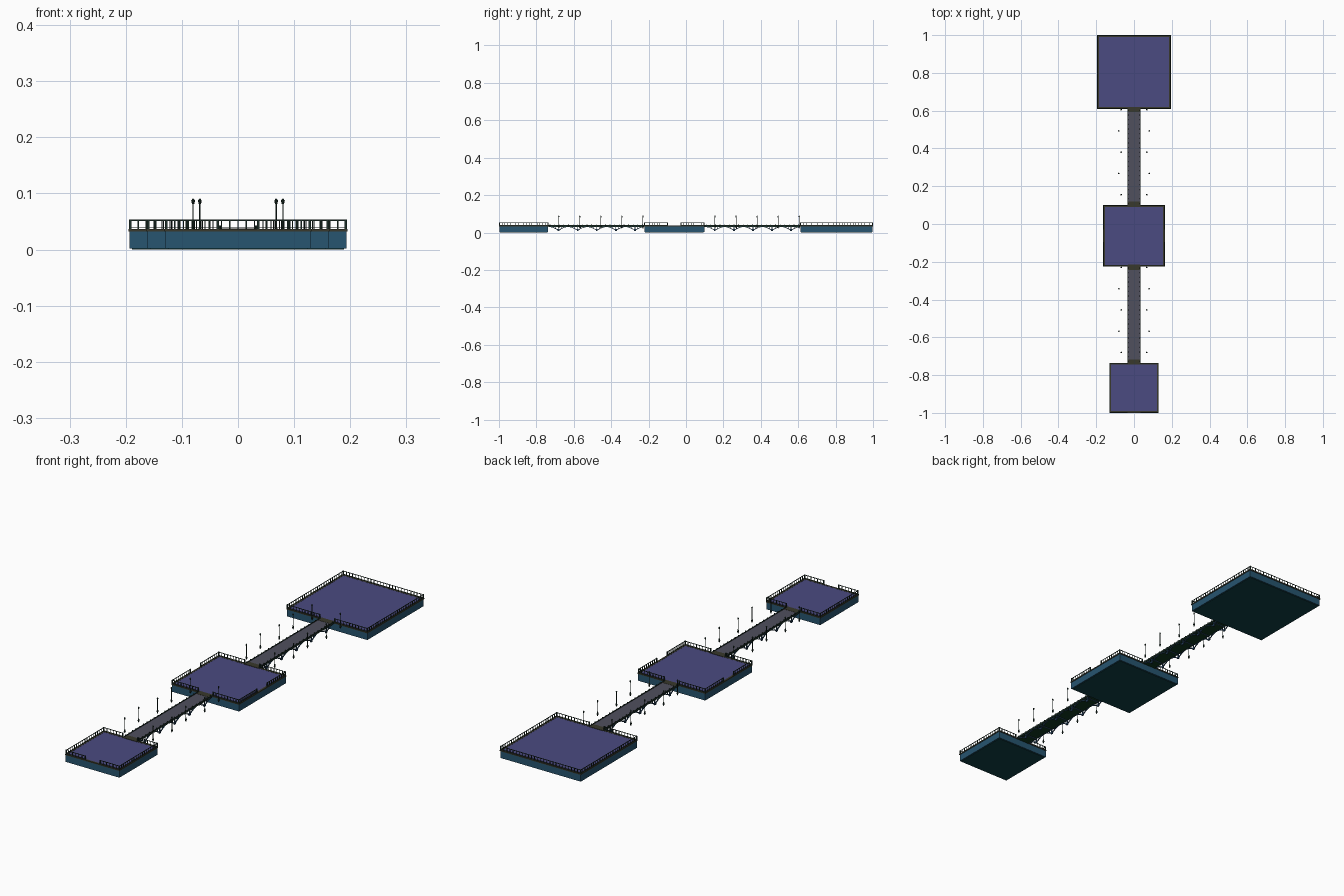
import bpy, bmesh, math
from mathutils import Matrix, Vector

if "Cube" in bpy.data.objects:
    bpy.data.objects.remove(bpy.data.objects["Cube"])


def material(name, rgb):
    m = bpy.data.materials.new(name)
    m.diffuse_color = (*rgb, 1)
    m.use_nodes = True
    m.node_tree.nodes["Principled BSDF"].inputs["Base Color"].default_value = m.diffuse_color
    return m


DECK = material("purple_stone", (0.07, 0.07, 0.22))
HULL = material("blue_hull", (0.02, 0.09, 0.16))
UNDER = material("teal_underside", (0.005, 0.05, 0.06))
TRIM = material("olive_trim", (0.04, 0.04, 0.025))
IRON = material("dark_iron", (0.012, 0.03, 0.022))
ROAD = material("grey_road", (0.08, 0.08, 0.11))
GREEN = material("green_underside", (0.005, 0.04, 0.015))
STRUT = material("blue_strut", (0.02, 0.06, 0.12))


def finish(bm, name, mat):
    me = bpy.data.meshes.new(name)
    bm.to_mesh(me)
    bm.free()
    me.materials.append(mat)
    ob = bpy.data.objects.new(name, me)
    bpy.context.collection.objects.link(ob)
    return ob


def box(bm, x0, x1, y0, y1, z0, z1):
    c = Matrix.Translation(((x0 + x1) / 2, (y0 + y1) / 2, (z0 + z1) / 2))
    s = Matrix.Diagonal((x1 - x0, y1 - y0, z1 - z0, 1))
    return bmesh.ops.create_cube(bm, size=1, matrix=c @ s)


def beam(bm, a, b, w):
    a, b = Vector(a), Vector(b)
    d = b - a
    rot = d.to_track_quat('Z', 'Y').to_matrix().to_4x4()
    bmesh.ops.create_cube(bm, size=1, matrix=Matrix.Translation((a + b) / 2) @ rot
                          @ Matrix.Diagonal((w, w, d.length, 1)))


def cone(bm, x, y, z0, z1, r0, r1, n=8):
    bmesh.ops.create_cone(bm, cap_ends=True, segments=n, radius1=r0, radius2=r1,
                          depth=z1 - z0, matrix=Matrix.Translation((x, y, (z0 + z1) / 2)))


def rail(bm, a, b):
    # straight run of balusters between two xy points
    a, b = Vector((*a, 0)), Vector((*b, 0))
    n = max(1, round((b - a).length / 0.0145))
    for i in range(n + 1):
        p = a.lerp(b, i / n)
        w = 0.0022 if i in (0, n) else 0.001
        box(bm, p.x - w, p.x + w, p.y - w, p.y + w, 0.035, 0.0535 if w > 0.002 else 0.052)
    for z, w in ((0.052, 0.0022), (0.039, 0.0014)):
        beam(bm, (a.x, a.y, z), (b.x, b.y, z), w)


def platform(name, h, y0, y1, gaps):
    # hull with underside and chamfered lower edge
    bm = bmesh.new()
    box(bm, -h + .002, h - .002, y0 + .002, y1 - .002, 0.002, 0.033)
    finish(bm, name + "_hull", HULL)
    bm = bmesh.new()
    box(bm, -h + .006, h - .006, y0 + .006, y1 - .006, 0, 0.003)
    finish(bm, name + "_underside", UNDER)
    # edge moulding
    bm = bmesh.new()
    for x in (-h, h - .009):
        box(bm, x, x + .009, y0, y1, 0.032, 0.0362)
    for y in (y0, y1 - .009):
        box(bm, -h, h, y, y + .009, 0.032, 0.0362)
    finish(bm, name + "_edge_trim", TRIM)
    # paved top
    bm = bmesh.new()
    box(bm, -h + .008, h - .008, y0 + .008, y1 - .008, 0.031, 0.0357)
    finish(bm, name + "_deck", DECK)
    # railings, split where there is an opening
    bm = bmesh.new()
    k, f, b, g, m = h - .003, y0 + .003, y1 - .003, 0.036, (y0 + y1) / 2
    for side, p, q in (("front", (-k, f), (k, f)), ("back", (-k, b), (k, b)),
                       ("left", (-k, f), (-k, b)), ("right", (k, f), (k, b))):
        if side not in gaps:
            rail(bm, p, q)
        elif side in ("front", "back"):
            rail(bm, p, (-g, p[1]))
            rail(bm, (g, p[1]), q)
        else:
            rail(bm, p, (p[0], m - g))
            rail(bm, (p[0], m + g), q)
    finish(bm, name + "_railing", IRON)


def bridge(name, y0, y1):
    # walkway slab and its underside
    bm = bmesh.new()
    box(bm, -.031, .031, y0, y1, 0.033, 0.0365)
    finish(bm, name + "_walkway", ROAD)
    bm = bmesh.new()
    box(bm, -.029, .029, y0, y1, 0.030, 0.0335)
    finish(bm, name + "_underside", GREEN)
    # thresholds at both ends
    bm = bmesh.new()
    for y in (y0 + .004, y1 - .004):
        box(bm, -.033, .033, y - .014, y + .014, 0.034, 0.0372)
    finish(bm, name + "_thresholds", TRIM)
    # side girders with low knobs
    bm = bmesh.new()
    for s in (-1, 1):
        box(bm, s * .032 - .0015, s * .032 + .0015, y0, y1, 0.031, 0.039)
        n = 20
        for i in range(n + 1):
            y = y0 + .008 + (y1 - y0 - .016) * i / n
            cone(bm, s * .032, y, 0.034, 0.0425, .0028, .0018, 6)
    finish(bm, name + "_side_girders", IRON)
    # hanging fan brackets, joined by cross beams
    bm = bmesh.new()
    step = (y1 - y0) / 5
    for i in range(5):
        y = y0 + step * (i + .5) + .003
        for s in (-1, 1):
            x = s * .030
            foot = (x, y, 0.013)
            box(bm, x - .003, x + .003, y - .005, y + .005, 0.009, 0.018)
            beam(bm, foot, (x, y, 0.032), .004)
            for d in (-1, 1):
                pts = [(x, y + d * .004, .014), (x, y + d * .016, .021),
                       (x, y + d * .031, .028), (x, y + d * .046, .031)]
                for p, q in zip(pts, pts[1:]):
                    beam(bm, p, q, .0035)
                beam(bm, (x, y + d * .016, .021), (x, y + d * .016, .032), .0025)
        beam(bm, (-.03, y, .029), (.03, y, .029), .004)
    finish(bm, name + "_brackets", STRUT)
    # lamp posts standing clear of both sides, alternately nearer and farther
    bm = bmesh.new()
    for i in range(5):
        y = y0 + .055 + .1125 * i
        for s in (-1, 1):
            x = s * (.068 if i % 2 == 0 else .080)
            cone(bm, x, y, .022, .030, .0012, .0042)
            cone(bm, x, y, .030, .040, .0042, .0015)
            cone(bm, x, y, .038, .082, .0013, .0013, 6)
            cone(bm, x, y, .081, .087, .0020, .0034)
            cone(bm, x, y, .087, .091, .0036, .0006)
    finish(bm, name + "_lamp_posts", IRON)


platform("small_platform", .131, -1.0, -.735, ("front", "back"))
platform("middle_platform", .163, -.225, .100, ("front", "back", "left", "right"))
platform("large_platform", .195, .610, 1.0, ("front",))
bridge("front_bridge", -.735, -.225)
bridge("back_bridge", .100, .610)
